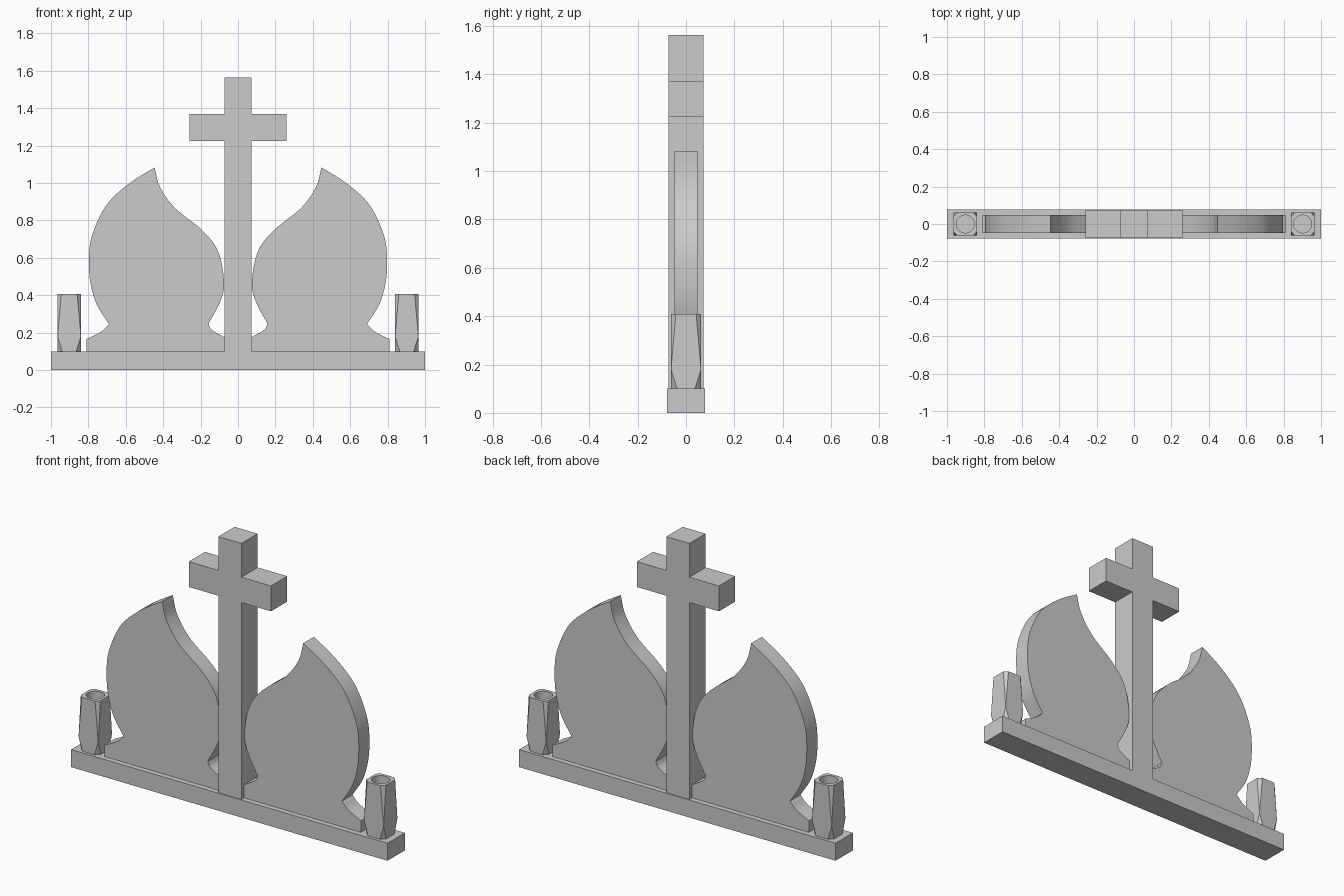
import bpy, bmesh, math
from mathutils import Vector

if "Cube" in bpy.data.objects:
    bpy.data.objects.remove(bpy.data.objects["Cube"])


def finish(bm, name, mirror=False):
    """Turn a bmesh into an object with crisp edges, optionally mirrored in x."""
    bmesh.ops.recalc_face_normals(bm, faces=bm.faces)
    mesh = bpy.data.meshes.new(name)
    bm.to_mesh(mesh)
    bm.free()
    mesh.shade_smooth()
    mesh.set_sharp_from_angle(angle=math.radians(30))
    obj = bpy.data.objects.new(name, mesh)
    bpy.context.collection.objects.link(obj)
    if mirror:
        mod = obj.modifiers.new("Mirror", 'MIRROR')
        mod.use_mirror_merge = False
    return obj


def slab(name, outline, half_depth, mirror=False):
    """Extrude an (x, z) outline along y, centred on y = 0."""
    bm = bmesh.new()
    face = bm.faces.new([bm.verts.new((x, -half_depth, z)) for x, z in outline])
    ext = bmesh.ops.extrude_face_region(bm, geom=[face], use_keep_orig=True)
    moved = [v for v in ext["geom"] if isinstance(v, bmesh.types.BMVert)]
    bmesh.ops.translate(bm, verts=moved, vec=(0, 2 * half_depth, 0))
    return finish(bm, name, mirror)


def spline(points, steps=5):
    """Smooth curve through the points, without the last one."""
    p = [Vector(q) for q in points]
    p = [2 * p[0] - p[1]] + p + [2 * p[-1] - p[-2]]
    out = []
    for a, b, c, d in zip(p, p[1:], p[2:], p[3:]):
        for i in range(steps):
            t = i / steps
            out.append(0.5 * (2 * b + (c - a) * t + (2 * a - 5 * b + 4 * c - d) * t * t
                              + (3 * b - a - 3 * c + d) * t ** 3))
    return out


# Base plinth
slab("base", [(-1, 0), (1, 0), (1, 0.1), (-1, 0.1)], 0.078)

# Cross
w, arm, lo, hi, top = 0.073, 0.26, 1.225, 1.37, 1.563
right = [(w, 0.1), (w, lo), (arm, lo), (arm, hi), (w, hi), (w, top)]
slab("cross", right + [(-x, z) for x, z in reversed(right)], 0.073)

# Flame-shaped headstones: sections meet at sharp corners
sections = [
    [(0.81, 0.166), (0.77, 0.185), (0.727, 0.209), (0.69, 0.246)],
    [(0.69, 0.246), (0.754, 0.348), (0.787, 0.455), (0.797, 0.56), (0.79, 0.68),
     (0.754, 0.79), (0.705, 0.88), (0.64, 0.95), (0.55, 1.02), (0.446, 1.083)],
    [(0.446, 1.083), (0.417, 0.979), (0.337, 0.866), (0.193, 0.749), (0.107, 0.636),
     (0.075, 0.48), (0.091, 0.375), (0.158, 0.246)],
    [(0.158, 0.246), (0.139, 0.214), (0.073, 0.176)],
]
outline = [(0.073, 0.1), (0.81, 0.1)]
for s in sections:
    outline += [tuple(q) for q in spline(s)]
outline.append((0.073, 0.176))
slab("flame_headstone", outline, 0.048, mirror=True)

# Vases: square blocks whose corner chamfers widen to the top and bottom
CX, H, Z0, ZM, Z1 = 0.902, 0.062, 0.1, 0.18, 0.408
bm = bmesh.new()


def octagon(z, cut):
    verts = []
    for k in range(4):
        c, s = round(math.cos(k * math.pi / 2)), round(math.sin(k * math.pi / 2))
        for x, y in ((H, H - cut), (H - cut, H)):
            verts.append(bm.verts.new((CX + c * x - s * y, s * x + c * y, z)))
    return verts


def ring(z, r, n=32):
    return [bm.verts.new((CX + r * math.cos(2 * math.pi * i / n),
                          r * math.sin(2 * math.pi * i / n), z)) for i in range(n)]


def loop_edges(verts):
    pairs = zip(verts, verts[1:] + verts[:1])
    return [bm.edges.get(p) or bm.edges.new(p) for p in pairs]


bottom, rim = octagon(Z0, 0.025), octagon(Z1, 0.02)
mid = [bm.verts.new((CX + x * H, y * H, ZM)) for x, y in ((1, 1), (-1, 1), (-1, -1), (1, -1))]
bm.faces.new(bottom)
for k in range(4):
    a, b, c = 2 * k, 2 * k + 1, (2 * k + 2) % 8
    bm.faces.new((bottom[a], bottom[b], mid[k]))
    bm.faces.new((mid[k], rim[b], rim[a]))
    bm.faces.new((bottom[b], bottom[c], mid[(k + 1) % 4], rim[c], rim[b], mid[k]))

# Round bore in the vase
mouth, floor = ring(Z1, 0.048), ring(0.16, 0.048)
bm.faces.new(floor)
for i in range(32):
    j = (i + 1) % 32
    bm.faces.new((mouth[i], mouth[j], floor[j], floor[i]))
bmesh.ops.triangle_fill(bm, use_beauty=True, edges=loop_edges(rim) + loop_edges(mouth),
                        normal=(0, 0, 1))
vase = finish(bm, "vase", mirror=True)
vase.data.set_sharp_from_angle(angle=math.radians(12))
for poly in vase.data.polygons:
    poly.use_smooth = len(poly.vertices) == 4
